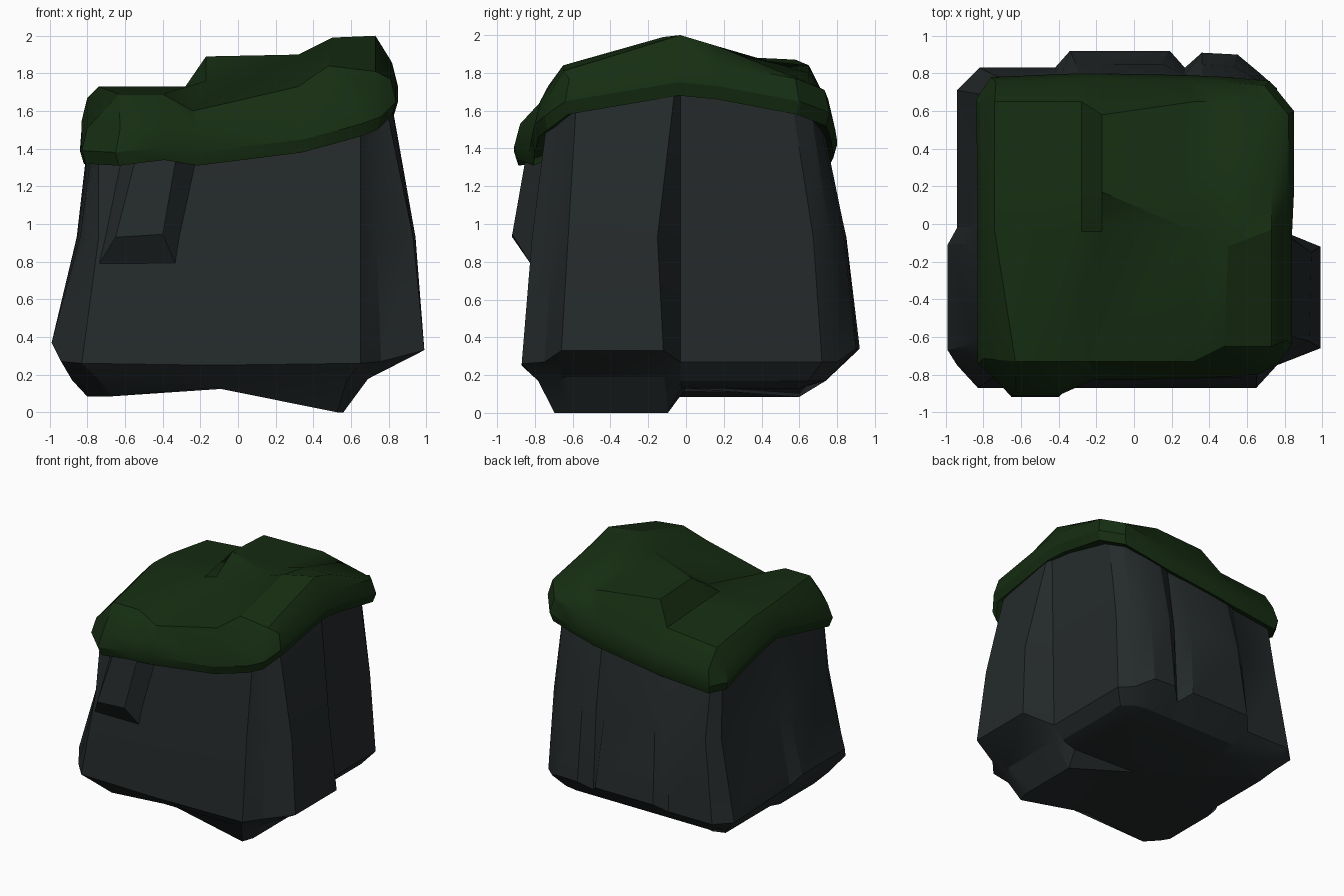
import bpy, bmesh, math

if "Cube" in bpy.data.objects:
    bpy.data.objects.remove(bpy.data.objects["Cube"])


def material(name, rgb):
    m = bpy.data.materials.new(name)
    m.diffuse_color = (*rgb, 1)
    m.use_nodes = True
    m.node_tree.nodes["Principled BSDF"].inputs["Base Color"].default_value = m.diffuse_color
    return m


def finish(bm, name, mat, angle):
    bmesh.ops.recalc_face_normals(bm, faces=bm.faces)
    me = bpy.data.meshes.new(name)
    bm.to_mesh(me)
    bm.free()
    ob = bpy.data.objects.new(name, me)
    bpy.context.collection.objects.link(ob)
    me.materials.append(mat)
    bpy.ops.object.select_all(action='DESELECT')
    ob.select_set(True)
    bpy.context.view_layer.objects.active = ob
    bpy.ops.object.shade_smooth_by_angle(angle=math.radians(angle))
    return ob


def ring(bm, pts):
    return [bm.verts.new(p) for p in pts]


def bridge(bm, a, b):
    n = len(a)
    for i in range(n):
        j = (i + 1) % n
        vs = list(dict.fromkeys((a[i], a[j], b[j], b[i])))
        bm.faces.new(vs)


def fan(bm, r, p):
    c = bm.verts.new(p)
    for i in range(len(r)):
        bm.faces.new((r[i], r[(i + 1) % len(r)], c))


stone = material("stone", (0.018, 0.023, 0.024))
moss = material("moss", (0.008, 0.027, 0.006))

# rock body: vertical creases as (base x, y, z, top x, y)
cols = [(-.83, -.87, .26, -.74, -.75), (-.15, -.87, .25, -.1, -.74),
        (.65, -.87, .26, .65, -.73), (.76, -.75, .27, .71, -.66),
        (.99, -.66, .33, .78, -.58), (.99, -.12, .33, .79, -.05),
        (.76, -.03, .27, .78, -.03), (.76, .72, .27, .72, .56),
        (.67, .80, .27, .66, .66), (.55, .90, .34, .52, .70),
        (.36, .91, .34, .36, .72), (.27, .83, .27, .27, .70),
        (.19, .92, .34, .12, .72), (-.34, .92, .34, -.28, .73),
        (-.42, .83, .27, -.36, .71), (-.82, .83, .27, -.72, .70),
        (-.94, .71, .27, -.77, .62), (-.94, -.02, .30, -.78, 0),
        (-.99, -.11, .37, -.79, -.10), (-.99, -.67, .37, -.78, -.60),
        (-.94, -.75, .27, -.77, -.68)]


def foot(x, y):
    z = 0 if x > .4 and y < -.05 else (.085 if x < -.6 else .13)
    return (min(x * .81, .56), min(y * .8, .6), z)


def bevel(x, y):
    return (.70, y * .95, .19) if x > .9 else (x * .89, min(y * .9, .74), .17)


def middle(bx, by, bz, tx, ty, tz):
    f = (.93 - bz) / (tz - bz)
    x = bx + (tx - bx) * f + (.035 if abs(bx) > .8 else 0)
    y = by + (ty - by) * f + (.03 if by > .5 else -.015 if by < -.8 else 0)
    return (x, y - (.06 if bx > .9 and by > -.2 else 0), .93)


top_z = [1.42 + .17 * c[3] + .25 * (1 - abs(c[4])) for c in cols]
bm = bmesh.new()
rings = [ring(bm, [foot(c[0], c[1]) for c in cols]),
         ring(bm, [bevel(c[0], c[1]) for c in cols]),
         ring(bm, [c[:3] for c in cols]),
         ring(bm, [middle(*c, z) for c, z in zip(cols, top_z)]),
         ring(bm, [(c[3], c[4], z) for c, z in zip(cols, top_z)])]
for a, b in zip(rings, rings[1:]):
    bridge(bm, a, b)
fan(bm, rings[0], (0, 0, .13))
fan(bm, rings[-1], (0, 0, 1.55))
finish(bm, "rock_body", stone, 25)

# protruding front block
bm = bmesh.new()
back = ring(bm, [(-.74, -.82, .785), (-.33, -.82, .785), (-.20, -.74, 1.40), (-.61, -.74, 1.40)])
front = ring(bm, [(-.65, -.92, .93), (-.40, -.92, .945), (-.32, -.84, 1.40), (-.53, -.84, 1.40)])
bridge(bm, back, front)
bm.faces.new(front)
bm.faces.new(back)
finish(bm, "front_block", stone, 20)

# moss cap: stepped height grid
xs = (-.74, -.28, -.17, .32, .5, .73)
front_xs = (-.63, -.40, -.24, .32, .48, .73)
front_ys = (-.73, -.73, -.73, -.73, -.65, -.65)
ridge_ys = (-.04, -.04, -.04, -.04, -.12, -.03)
ys = (-.72, -.04, .17, .65)
heights = ((1.69, 1.69, 1.60, 1.73, 1.84, 1.81),
           (1.73, 1.73, 1.76, 1.90, 1.99, 2.00),
           (1.72, 1.72, 1.89, 1.89, 1.94, 1.94),
           (1.65, 1.69, 1.87, 1.84, 1.80, 1.75))


def grid_point(i, j):
    x = front_xs[i] if j == 0 else xs[i]
    y = (front_ys[i], ridge_ys[i], ys[2], .58 if i == 2 else ys[3])[j]
    return (x, y, heights[j][i])


bm = bmesh.new()
g = [ring(bm, [grid_point(i, j) for i in range(6)]) for j in range(4)]
for j in range(3):
    for i in range(5):
        a, b, c, d = g[j][i], g[j][i + 1], g[j + 1][i + 1], g[j + 1][i]
        if (i, j) == (2, 1):  # sloping face at the front of the plateau
            bm.faces.new((a, b, d))
            bm.faces.new((b, c, d))
        else:
            bm.faces.new((a, b, c, d))

# moss cap: drooping rim as (x, y, lower edge z)
rim = [(-.65, -.91, 1.31), (-.40, -.91, 1.34), (-.22, -.83, 1.31), (.35, -.82, 1.38),
       (.65, -.80, 1.46), (.76, -.75, 1.50),
       (.84, -.64, 1.58), (.84, -.04, 1.68), (.85, .17, 1.66), (.85, .60, 1.58),
       (.72, .76, 1.52), (.50, .78, 1.47), (.30, .79, 1.43), (-.17, .80, 1.37),
       (-.30, .80, 1.35), (-.76, .78, 1.31),
       (-.84, .66, 1.32), (-.83, .17, 1.45), (-.83, -.04, 1.48), (-.83, -.74, 1.32)]
prev = g[0] + [r[5] for r in g] + g[3][::-1] + [r[0] for r in g[::-1]]
for s, dz in ((.965, .19), (1, .07), (.975, 0), (.84, .04)):
    cur = ring(bm, [(x * s, y * s, z + dz) for x, y, z in rim])
    bridge(bm, prev, cur)
    prev = cur
finish(bm, "moss_cap", moss, 30)
